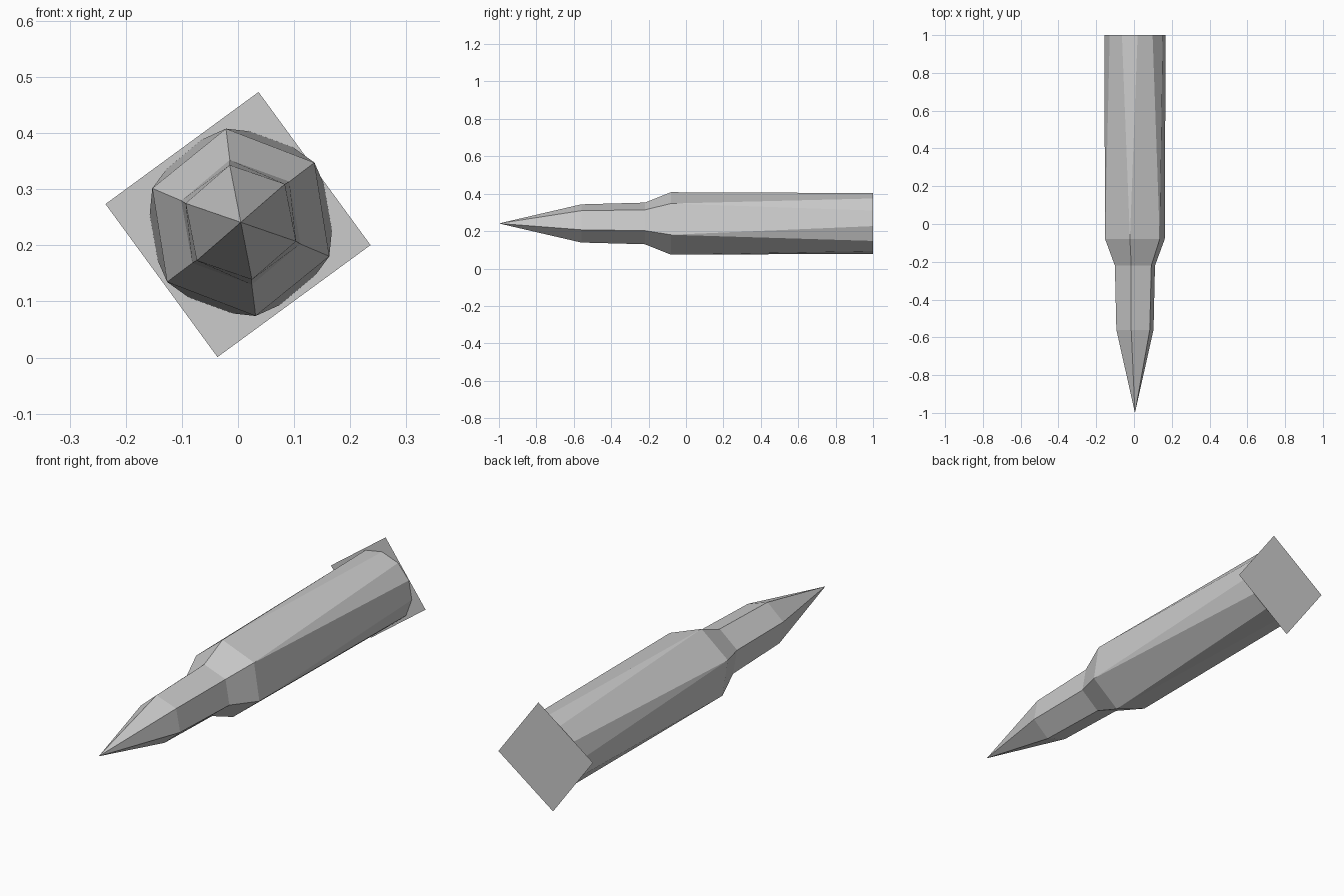
import bpy, bmesh, math

if "Cube" in bpy.data.objects:
    bpy.data.objects.remove(bpy.data.objects["Cube"])

metal = bpy.data.materials.new("grey metal")
metal.diffuse_color = (0.6, 0.6, 0.6, 1)
metal.use_nodes = True
metal.node_tree.nodes["Principled BSDF"].inputs["Base Color"].default_value = metal.diffuse_color
CX, CZ = 0.005, 0.241   # long axis of the cartridge


def finish(bm, name, recalc=True):
    if recalc:
        bmesh.ops.recalc_face_normals(bm, faces=bm.faces)
    mesh = bpy.data.meshes.new(name)
    bm.to_mesh(mesh)
    bm.free()
    mesh.materials.append(metal)
    obj = bpy.data.objects.new(name, mesh)
    bpy.context.collection.objects.link(obj)


def ring(bm, y, r, n, start, cx=CX, cz=CZ):
    pts = [math.radians(start + 360 * k / n) for k in range(n)]
    return [bm.verts.new((cx + r * math.cos(a), y, cz + r * math.sin(a))) for a in pts]


# Pointed tip, neck and shoulder: six-sided rings
bm = bmesh.new()
tip = bm.verts.new((CX, -1, CZ))
rings = [ring(bm, y, r, 6, a) for y, r, a in
         ((-0.56, 0.104, 41), (-0.22, 0.113, 40), (-0.08, 0.169, 39))]
for i in range(6):
    bm.faces.new((tip, rings[0][i], rings[0][i - 5]))
    for a, b in zip(rings, rings[1:]):
        bm.faces.new((a[i], a[i - 5], b[i - 5], b[i]))

# Case: six sides widen into twelve at the rear
front, rear = rings[-1], ring(bm, 1, 0.163, 12, 25)
for i in range(6):
    j = 2 * i
    bm.faces.new((front[i], rear[j], rear[j + 1]))
    bm.faces.new((front[i], rear[j + 1], rear[(j + 2) % 12], front[(i + 1) % 6]))
finish(bm, "cartridge_body")

# Thin square base plate, facing the rear
bm = bmesh.new()
corners = ring(bm, 1, 0.239, 4, -8.8, 0, 0.237)
face = bm.faces.new(corners)
face.normal_update()
if face.normal.y < 0:
    face.normal_flip()
finish(bm, "base_plate", recalc=False)
